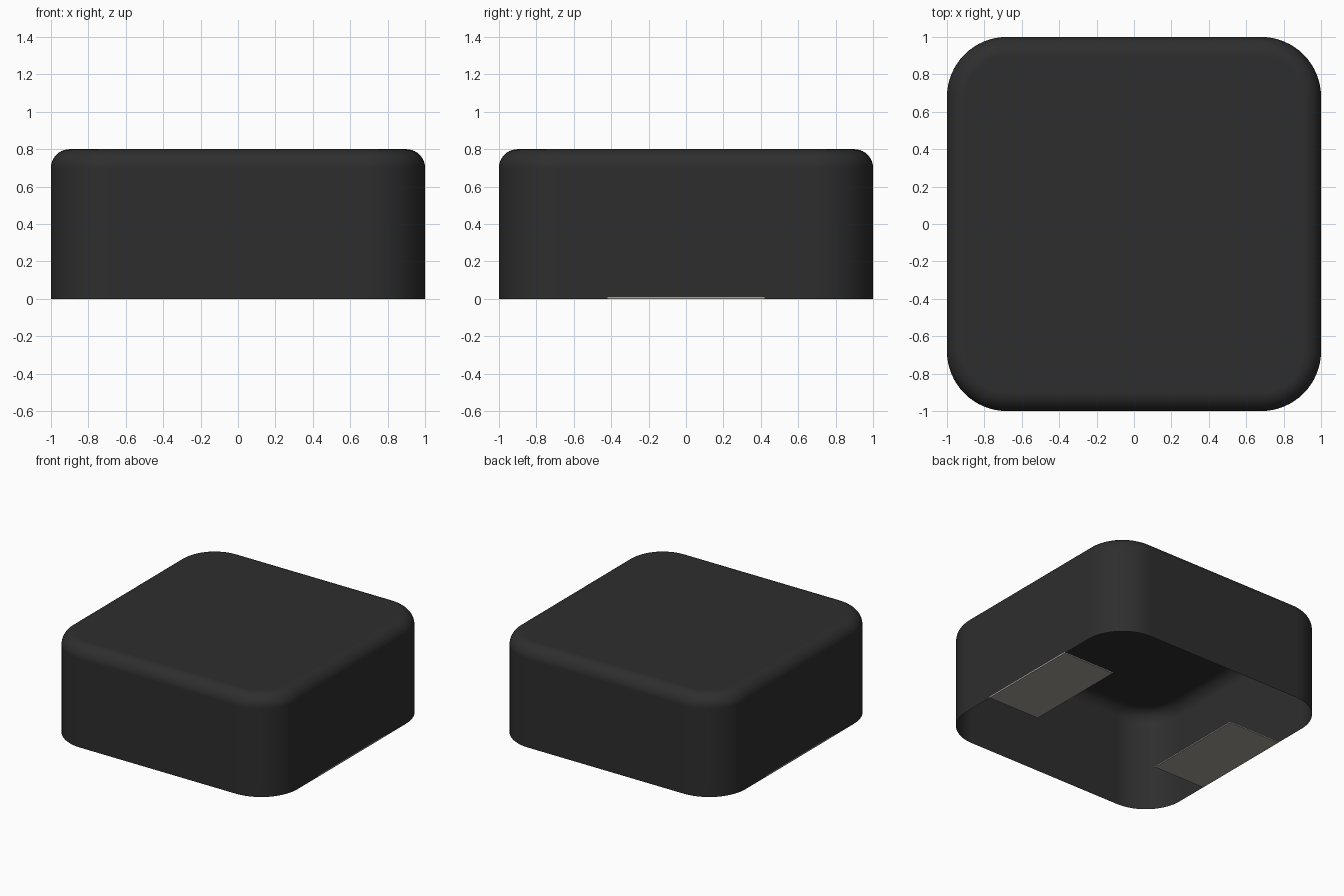
import bpy
import bmesh
import math

if "Cube" in bpy.data.objects:
    bpy.data.objects.remove(bpy.data.objects["Cube"], do_unlink=True)


def material(name, rgb):
    mat = bpy.data.materials.new(name)
    mat.use_nodes = True
    mat.diffuse_color = (*rgb, 1)
    mat.node_tree.nodes["Principled BSDF"].inputs["Base Color"].default_value = (*rgb, 1)
    return mat


def box(bm, size, centre):
    for v in bmesh.ops.create_cube(bm, size=1)["verts"]:
        v.co = [v.co[i] * size[i] + centre[i] for i in range(3)]


def finish(bm, name, mat):
    mesh = bpy.data.meshes.new(name)
    bm.to_mesh(mesh)
    bm.free()
    mesh.materials.append(mat)
    obj = bpy.data.objects.new(name, mesh)
    bpy.context.collection.objects.link(obj)
    return obj


HEIGHT, CORNER, FILLET = 0.8, 0.32, 0.1
black = material("matte black", (0.027, 0.027, 0.027))
metal = material("dull silver", (0.38, 0.36, 0.32))

# Housing: rounded square shell, open underneath
bm = bmesh.new()
box(bm, (2, 2, HEIGHT), (0, 0, HEIGHT / 2))
upright = [e for e in bm.edges if abs(e.verts[0].co.z - e.verts[1].co.z) > 0.1]
bmesh.ops.bevel(bm, geom=upright, offset=CORNER, segments=16, profile=0.5, affect="EDGES")
bottom = [f for f in bm.faces if f.normal.z < -0.9]
bmesh.ops.delete(bm, geom=bottom, context="FACES")

# Fillet around the top rim
rim = [e for e in bm.edges if all(v.co.z > HEIGHT - 0.001 for v in e.verts)]
bmesh.ops.bevel(bm, geom=rim, offset=FILLET, segments=10, profile=0.5, affect="EDGES")
housing = finish(bm, "housing", black)
bpy.context.view_layer.objects.active = housing
housing.select_set(True)
bpy.ops.object.shade_smooth_by_angle(angle=math.radians(40))
housing.modifiers.new("flat_face_normals", "WEIGHTED_NORMAL").keep_sharp = True

# Contact pads under the left and right sides, just proud of the walls
for name, side in (("left_pad", 1), ("right_pad", -1)):
    bm = bmesh.new()
    box(bm, (0.451, 0.84, 0.01), (side * 0.7755, 0, 0.005))
    finish(bm, name, metal)
